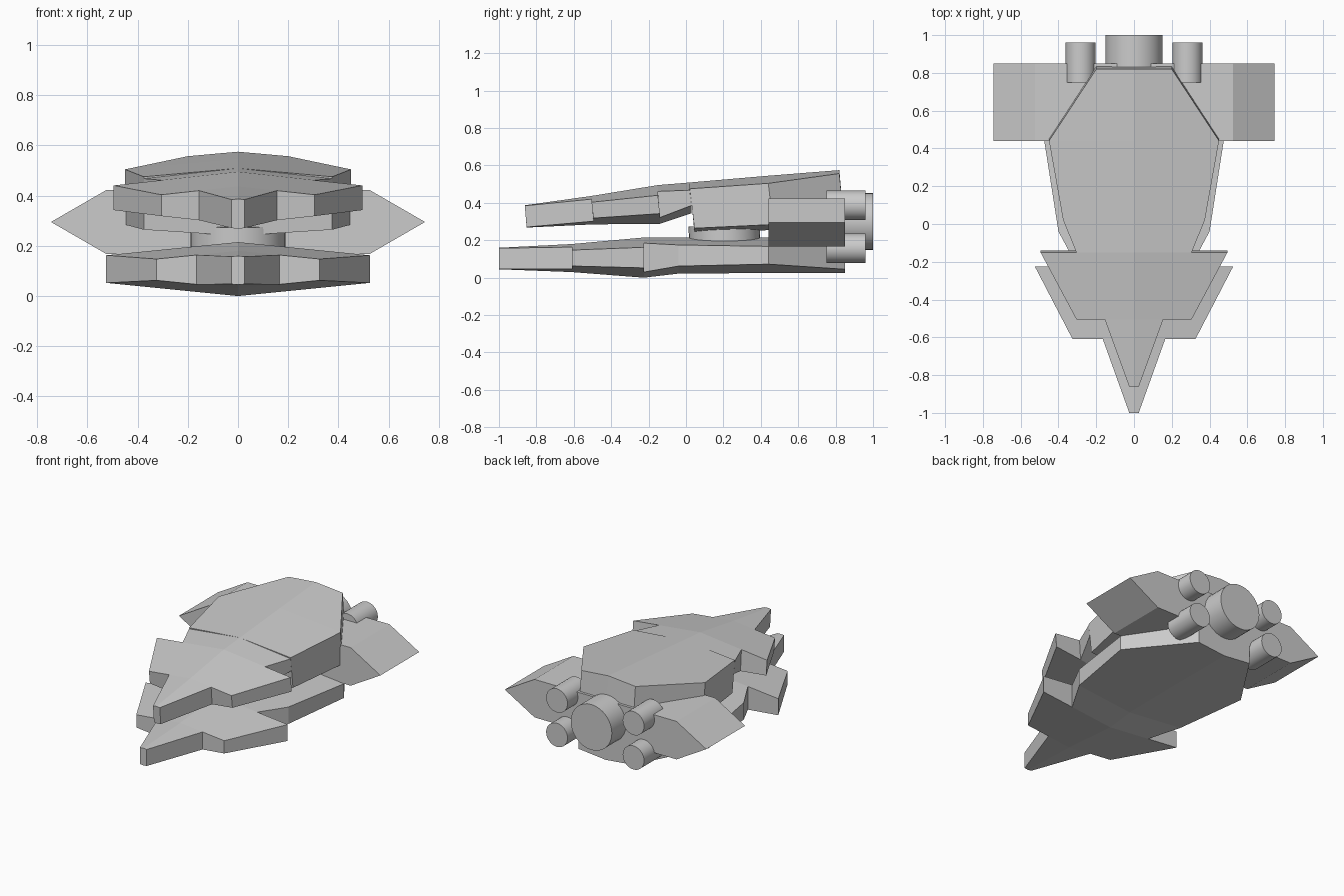
import bpy, bmesh, math

if "Cube" in bpy.data.objects:
    bpy.data.objects.remove(bpy.data.objects["Cube"])


def finish(bm, name):
    bmesh.ops.remove_doubles(bm, verts=bm.verts, dist=1e-4)
    bmesh.ops.recalc_face_normals(bm, faces=bm.faces)
    mesh = bpy.data.meshes.new(name)
    bm.to_mesh(mesh)
    bm.free()
    obj = bpy.data.objects.new(name, mesh)
    bpy.context.collection.objects.link(obj)
    return obj


def hull(name, outline, spine, top_slope, bottom_slope, lean=0.0):
    """Armoured shell. outline: half plan (x, y); spine: (outline index, z top, z bottom).
    The skins fall away from the centre ridge; lean slides the underside back."""
    bm = bmesh.new()
    stations = [(outline[k][1], t, b) for k, t, b in spine]

    def level(y, col):
        for a, c in zip(stations, stations[1:]):
            if y <= c[0] + 1e-6:
                return a[col] + (c[col] - a[col]) * (y - a[0]) / (c[0] - a[0])
        return stations[-1][col]

    for side in (-1, 1):
        def top(x, y):
            return (side * x, y, level(y, 1) - top_slope * x)

        def bottom(x, y):
            return (side * x, y + lean, level(y, 2) + bottom_slope * x)

        def face(points):
            bm.faces.new([bm.verts.new(p) for p in points])

        for (k0, _, _), (k1, _, _) in zip(spine, spine[1:]):
            ring = [(0, outline[k0][1])] + outline[k0:k1 + 1] + [(0, outline[k1][1])]
            face([top(*p) for p in ring])
            face([bottom(*p) for p in ring])
        rim = [(0, outline[0][1])] + outline + [(0, outline[-1][1])]
        for p, q in zip(rim, rim[1:]):
            face([top(*p), top(*q), bottom(*q), bottom(*p)])
    return finish(bm, name)


def cylinder(name, loc, radius, depth, rot=(0, 0, 0)):
    bpy.ops.mesh.primitive_cylinder_add(vertices=32, radius=radius, depth=depth,
                                        location=loc, rotation=rot)
    obj = bpy.context.object
    obj.name = name
    bpy.ops.object.shade_smooth_by_angle(angle=math.radians(30))
    return obj


# Lower hull with pointed nose and side fins
hull("lower_hull",
     [(.025, -1), (.165, -.61), (.325, -.61), (.525, -.225), (.30, -.225),
      (.40, -.04), (.475, .44), (.20, .85)],
     [(0, .16, .045), (1, .18, .03), (4, .215, 0), (5, .215, .022),
      (6, .215, .025), (7, .215, .025)],
     .1, .1)

# Upper hull, thin front half
hull("upper_hull_front",
     [(.025, -.862), (.155, -.505), (.305, -.505), (.495, -.15), (.305, -.15), (.375, .02)],
     [(0, .387, .268), (1, .437, .285), (4, .495, .288), (5, .509, .345)],
     .11, .11, .01)

# Upper hull, thick rear half
hull("upper_hull_rear",
     [(.375, .02), (.45, .44), (.20, .82)],
     [(0, .509, .24), (1, .545, .255), (2, .575, .285)],
     .09, .065, .025)

# Turntable joining the two hulls
cylinder("turntable", (0, .205, .235), .19, .09, (math.radians(2), 0, 0))

# Rear wing block, hexagonal section
bm = bmesh.new()
section = [(.745, .295), (.525, .422), (-.525, .422), (-.745, .295), (-.525, .168), (.525, .168)]
base = bm.faces.new([bm.verts.new((x, .44, z)) for x, z in section])
ext = bmesh.ops.extrude_face_region(bm, geom=[base], use_keep_orig=True)
for v in ext["geom"]:
    if isinstance(v, bmesh.types.BMVert):
        v.co.y = .85
finish(bm, "rear_wings")

# Main engine and four small thrusters
back = (math.radians(90), 0, 0)
cylinder("main_engine", (0, .87, .30), .152, .26, back)
for sx in (-1, 1):
    for label, z in (("upper", .387), ("lower", .157)):
        cylinder(f"{label}_thruster", (sx * .283, .855, z), .079, .21, back)
